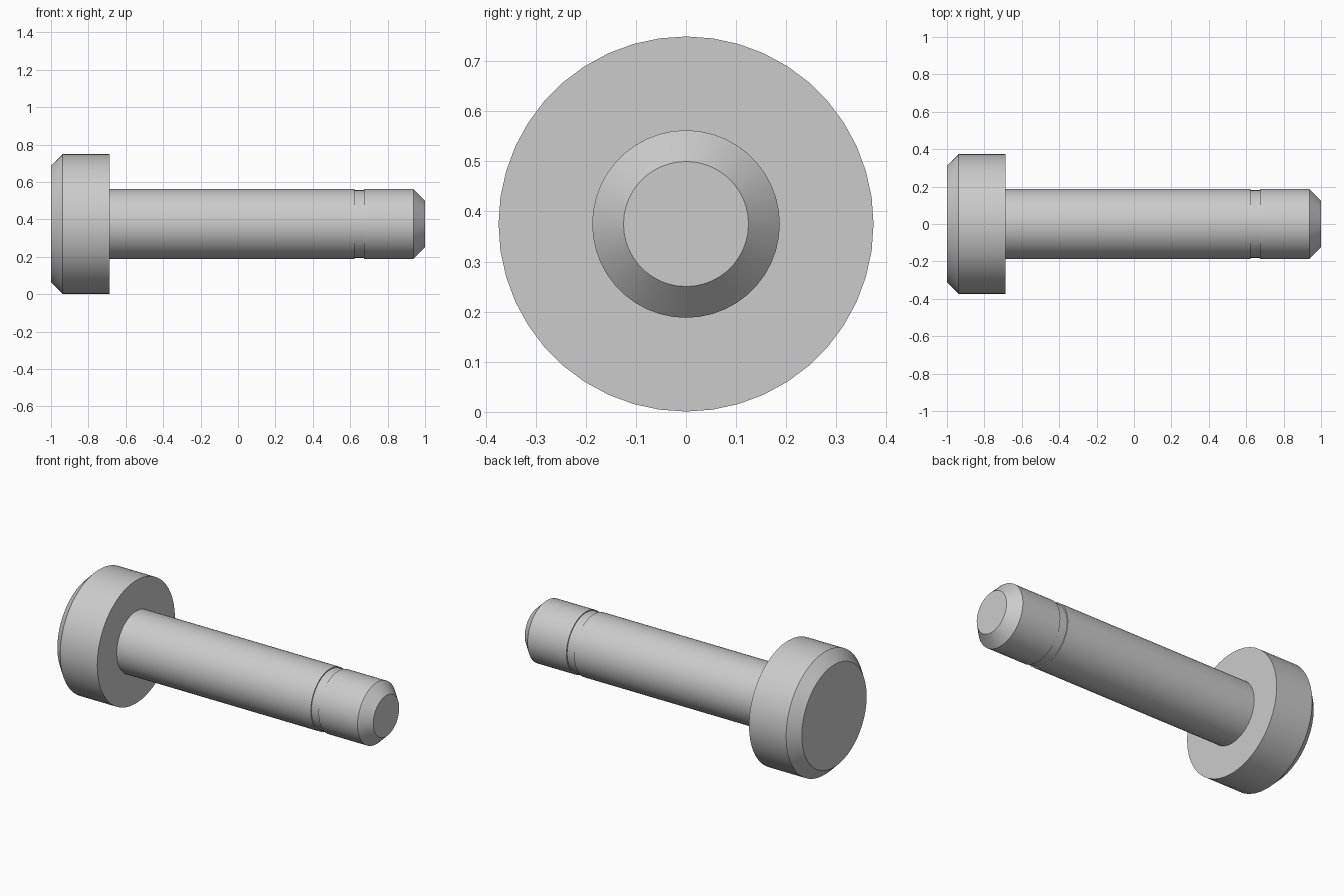
import bpy
import bmesh
from math import cos, sin, pi, radians

cube = bpy.data.objects.get("Cube")
if cube:
    bpy.data.objects.remove(cube, do_unlink=True)

SEGMENTS = 44
AXIS_HEIGHT = 0.375
HEAD_RADIUS = 0.375
SHAFT_RADIUS = 0.1875
GROOVE_RADIUS = 0.181
CHAMFER = 0.0625
HEAD_END = -0.6875

# Plain grey metal
grey = bpy.data.materials.new("grey metal")
grey.use_nodes = True
grey.diffuse_color = (0.6, 0.6, 0.6, 1)
grey.node_tree.nodes["Principled BSDF"].inputs["Base Color"].default_value = (0.6, 0.6, 0.6, 1)


def turned_part(name, profile, cap_left=False, cap_right=False):
    """Revolve (x, radius) points, listed from left to right, about the x axis."""
    bm = bmesh.new()
    angles = [2 * pi * j / SEGMENTS for j in range(SEGMENTS)]
    rings = [[bm.verts.new((x, r * cos(a), r * sin(a))) for a in angles]
             for x, r in profile]
    for left, right in zip(rings, rings[1:]):
        for j in range(SEGMENTS):
            k = (j + 1) % SEGMENTS
            bm.faces.new((left[j], left[k], right[k], right[j]))
    if cap_left:
        bm.faces.new(rings[0][::-1])
    if cap_right:
        bm.faces.new(rings[-1])
    mesh = bpy.data.meshes.new(name)
    bm.to_mesh(mesh)
    bm.free()
    mesh.materials.append(grey)
    obj = bpy.data.objects.new(name, mesh)
    obj.location.z = AXIS_HEIGHT
    bpy.context.collection.objects.link(obj)
    bpy.ops.object.select_all(action='DESELECT')
    obj.select_set(True)
    bpy.context.view_layer.objects.active = obj
    bpy.ops.object.shade_smooth_by_angle(angle=radians(30))
    return obj


# Chamfered head, with a ring-shaped underside that meets the shaft
turned_part("head", [
    (-1, HEAD_RADIUS - CHAMFER),
    (-1 + CHAMFER, HEAD_RADIUS),
    (HEAD_END, HEAD_RADIUS),
    (HEAD_END, SHAFT_RADIUS),
], cap_left=True)

# Shaft with a shallow retaining groove and a chamfered tip
turned_part("shaft", [
    (HEAD_END, SHAFT_RADIUS),
    (0.622, SHAFT_RADIUS),
    (0.622, GROOVE_RADIUS),
    (0.675, GROOVE_RADIUS),
    (0.675, SHAFT_RADIUS),
    (1 - CHAMFER, SHAFT_RADIUS),
    (1, SHAFT_RADIUS - CHAMFER),
], cap_right=True)
